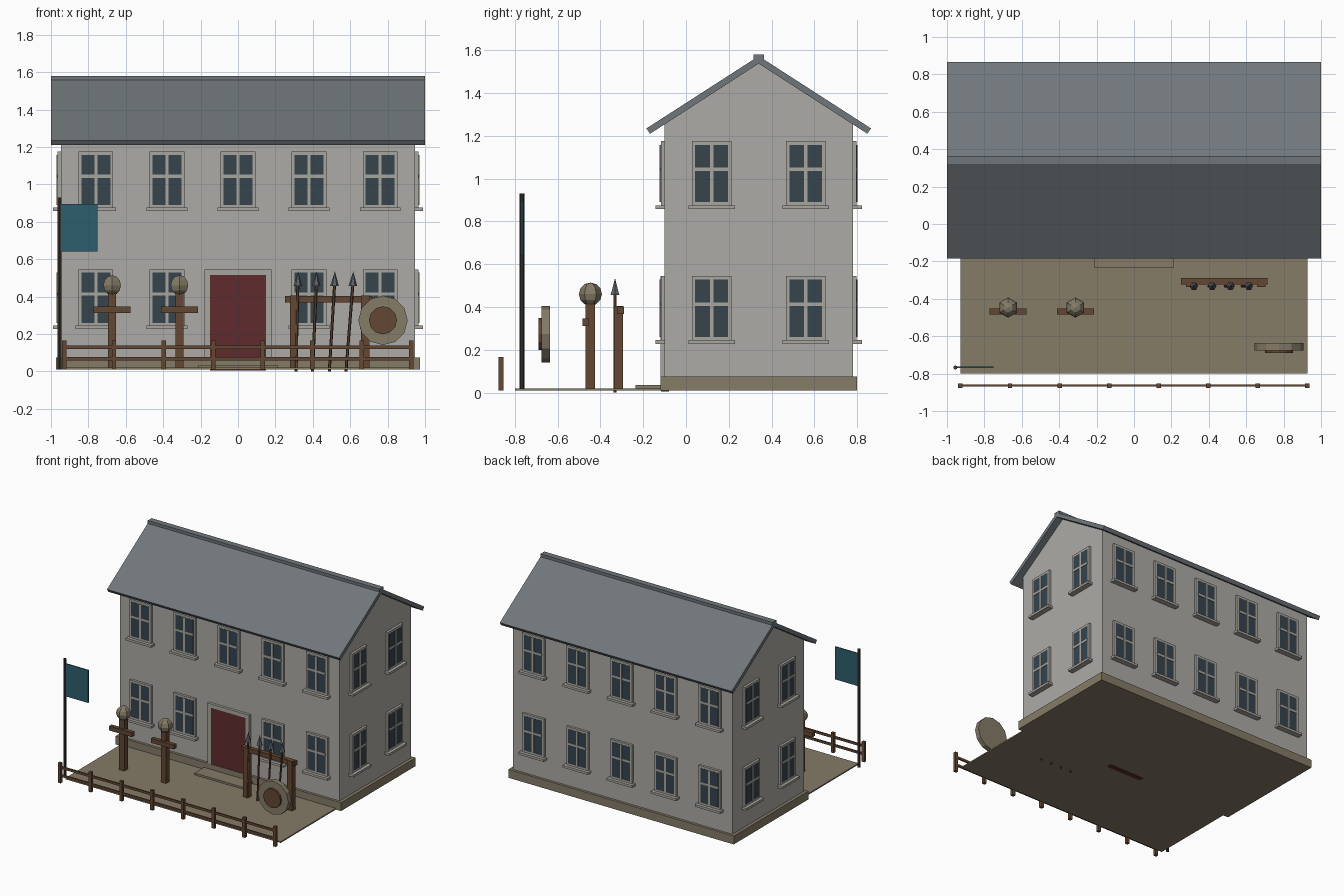
import bpy, bmesh, math
from mathutils import Matrix, Vector

if "Cube" in bpy.data.objects:
    bpy.data.objects.remove(bpy.data.objects["Cube"], do_unlink=True)


def material(name, *srgb):
    lin = [c / 12.92 if c < 0.04 else ((c + 0.055) / 1.055) ** 2.4 for c in srgb] + [1]
    m = bpy.data.materials.new(name)
    m.use_nodes = True
    m.diffuse_color = lin
    bsdf = m.node_tree.nodes["Principled BSDF"]
    bsdf.inputs["Base Color"].default_value = lin
    bsdf.inputs["Roughness"].default_value = 0.9
    return m


PLASTER = material("plaster", 0.68, 0.67, 0.65)
TRIM = material("trim stone", 0.66, 0.65, 0.62)
SLATE = material("slate", 0.44, 0.465, 0.48)
SAND = material("sandstone", 0.52, 0.485, 0.405)
GLASS = material("dark glass", 0.21, 0.265, 0.30)
DOOR = material("red door", 0.37, 0.17, 0.18)
WOOD = material("wood", 0.39, 0.28, 0.20)
POLE = material("dark pole", 0.24, 0.215, 0.20)
FLAG = material("teal cloth", 0.18, 0.37, 0.43)
IRON = material("iron", 0.36, 0.39, 0.41)


def finish(name, bm, mat):
    bmesh.ops.recalc_face_normals(bm, faces=bm.faces)
    me = bpy.data.meshes.new(name)
    bm.to_mesh(me)
    bm.free()
    me.materials.append(mat)
    ob = bpy.data.objects.new(name, me)
    bpy.context.collection.objects.link(ob)
    return ob


def add_box(bm, lo, hi, mtx=Matrix()):
    lo, hi = Vector(lo), Vector(hi)
    m = mtx @ Matrix.Translation((lo + hi) / 2) @ Matrix.Diagonal((*(hi - lo), 1))
    bmesh.ops.create_cube(bm, size=1, matrix=m)


def box(name, mat, lo, hi):
    bm = bmesh.new()
    add_box(bm, lo, hi)
    return finish(name, bm, mat)


def extrude_x(name, mat, profile, half):
    """Extrude a y-z outline along x."""
    bm = bmesh.new()
    face = bm.faces.new([bm.verts.new((-half, y, z)) for y, z in profile])
    out = bmesh.ops.extrude_face_region(bm, geom=[face])
    moved = [v for v in out["geom"] if isinstance(v, bmesh.types.BMVert)]
    bmesh.ops.translate(bm, verts=moved, vec=(2 * half, 0, 0))
    return finish(name, bm, mat)


def rod(name, mat, a, b, r1, r2, sides):
    a, b = Vector(a), Vector(b)
    d = b - a
    bm = bmesh.new()
    m = Matrix.Translation((a + b) / 2) @ d.to_track_quat("Z", "Y").to_matrix().to_4x4()
    bmesh.ops.create_cone(bm, cap_ends=True, segments=sides, radius1=r1,
                          radius2=r2, depth=d.length, matrix=m)
    return finish(name, bm, mat)


# House body and roof
W, FRONT, BACK, MID = 0.947, -0.10, 0.78, 0.34
extrude_x("house_walls", PLASTER, [(FRONT, 0.05), (BACK, 0.05), (BACK, 1.255),
                                   (MID, 1.54), (FRONT, 1.255)], W)
box("foundation", SAND, (-0.972, -0.12, 0.01), (0.972, 0.80, 0.075))
eave = [(-0.525, 1.235), (-0.508, 1.21)]
extrude_x("roof", SLATE, [(MID + eave[0][0], eave[0][1]), (MID, 1.573),
                          (MID - eave[0][0], eave[0][1]), (MID - eave[1][0], eave[1][1]),
                          (MID, 1.538), (MID + eave[1][0], eave[1][1])], 1.0)
box("ridge_cap", SLATE, (-1, MID - 0.024, 1.55), (1, MID + 0.024, 1.58))

# Windows: each is built facing -y, then turned onto its wall
columns = [-0.76, -0.38, 0, 0.38, 0.76]
spots = []
for z in (0.245, 0.875):
    for x in columns:
        if x or z > 0.5:
            spots.append((x, FRONT, z, 0))
        spots.append((x, BACK, z, 180))
    for y in (0.12, 0.56):
        spots += [(W, y, z, 90), (-W, y, z, -90)]

frames, sills, glass, bars = (bmesh.new() for _ in range(4))
for x, y, z, turn in spots:
    m = Matrix.Translation((x, y, z)) @ Matrix.Rotation(math.radians(turn), 4, "Z")
    for s in (-1, 1):
        add_box(frames, (min(s * 0.077, s * 0.093), -0.018, 0),
                (max(s * 0.077, s * 0.093), 0.01, 0.30), m)
    add_box(frames, (-0.077, -0.018, 0.283), (0.077, 0.01, 0.30), m)
    add_box(frames, (-0.077, -0.018, 0), (0.077, 0.01, 0.015), m)
    add_box(glass, (-0.077, -0.019, 0.015), (0.077, 0.01, 0.283), m)
    add_box(bars, (-0.008, -0.023, 0.015), (0.008, 0, 0.283), m)
    add_box(bars, (-0.077, -0.022, 0.16), (0.077, 0, 0.177), m)
    add_box(sills, (-0.109, -0.042, -0.018), (0.109, 0.01, 0), m)
finish("window_frames", frames, TRIM)
finish("window_glass", glass, GLASS)
finish("window_bars", bars, TRIM)
finish("window_sills", sills, TRIM)

# Door, surround and step
box("door", DOOR, (-0.15, -0.116, 0.005), (0.15, -0.08, 0.515))
surround = bmesh.new()
for s in (-0.165, 0.165):
    add_box(surround, (s - 0.015, -0.12, 0.07), (s + 0.015, -0.09, 0.515))
add_box(surround, (-0.18, -0.12, 0.515), (0.18, -0.09, 0.545))
finish("door_surround", surround, TRIM)
box("door_step", SAND, (-0.21, -0.235, 0.015), (0.21, -0.11, 0.035))

# Yard and fence
box("yard", SAND, (-0.928, -0.80, 0.01), (0.928, -0.10, 0.02))
fence = bmesh.new()
for i in range(8):
    x = -0.928 + i * 0.265
    add_box(fence, (x - 0.012, -0.876, 0.01), (x + 0.012, -0.853, 0.165))
for z in (0.067, 0.13):
    add_box(fence, (-0.928, -0.87, z - 0.009), (0.928, -0.859, z + 0.009))
finish("fence", fence, WOOD)

# Flag
rod("flag_pole", POLE, (-0.955, -0.767, 0.01), (-0.955, -0.767, 0.93), 0.011, 0.011, 8)
box("flag", FLAG, (-0.947, -0.771, 0.64), (-0.752, -0.763, 0.895))

# Practice dummies
for i, x in enumerate((-0.673, -0.313)):
    box(f"dummy_post_{i}", WOOD, (x - 0.022, -0.47, 0.015), (x + 0.022, -0.426, 0.43))
    box(f"dummy_arms_{i}", WOOD, (x - 0.099, -0.485, 0.312), (x + 0.099, -0.453, 0.346))
    head = bmesh.new()
    bmesh.ops.create_uvsphere(head, u_segments=6, v_segments=6, radius=0.054,
                              matrix=Matrix.Translation((x, -0.447, 0.46)))
    finish(f"dummy_head_{i}", head, SAND)

# Spear rack
rack = bmesh.new()
for x in (0.3, 0.68):
    add_box(rack, (x - 0.022, -0.336, 0.015), (x + 0.022, -0.294, 0.405))
add_box(rack, (0.25, -0.323, 0.367), (0.715, -0.29, 0.402))
finish("spear_rack", rack, WOOD)
for i in range(4):
    x = 0.32 + i * 0.098
    lean = 0.01 + i * 0.009
    rod(f"spear_shaft_{i}", WOOD, (x - lean, -0.332, 0), (x, -0.332, 0.46), 0.008, 0.008, 6)
    rod(f"spear_head_{i}", IRON, (x, -0.332, 0.457), (x + 0.002, -0.332, 0.535), 0.023, 0, 6)

# Round target
rod("target_disc", SAND, (0.775, -0.637, 0.273), (0.775, -0.675, 0.273), 0.132, 0.132, 12)
rod("target_centre", WOOD, (0.775, -0.67, 0.273), (0.775, -0.69, 0.273), 0.075, 0.075, 12)
